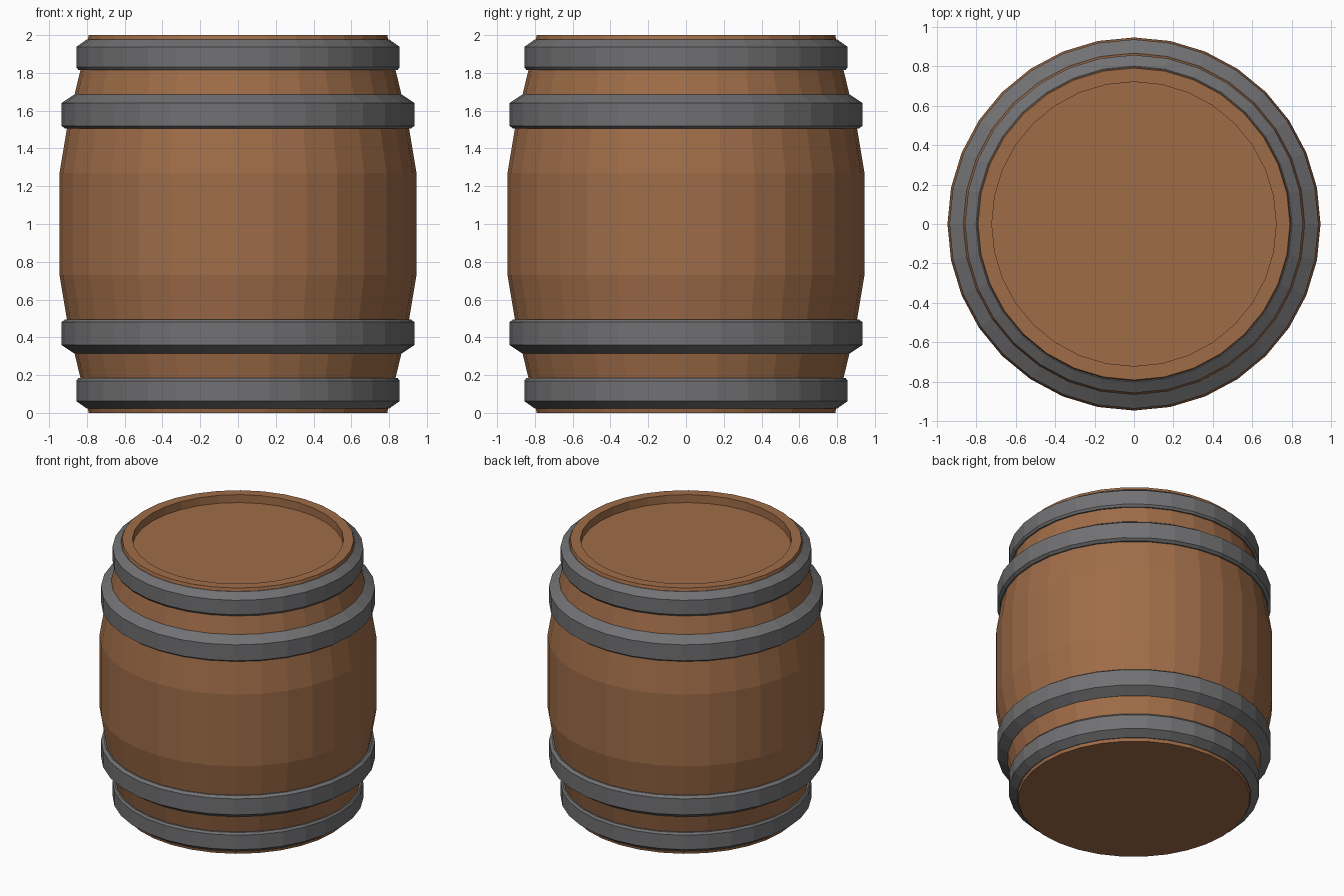
import bpy, bmesh, math

if "Cube" in bpy.data.objects:
    bpy.data.objects.remove(bpy.data.objects["Cube"])

SIDES = 32


def material(name, rgb):
    m = bpy.data.materials.new(name)
    m.diffuse_color = (*rgb, 1)
    m.use_nodes = True
    m.node_tree.nodes["Principled BSDF"].inputs["Base Color"].default_value = m.diffuse_color
    return m


wood = material("brown wood", (0.35, 0.152, 0.065))
iron = material("grey iron", (0.165, 0.165, 0.172))


def lathe(name, profile, mat, ring=False):
    """Revolve (radius, z) points about z; a ring joins last row to first, otherwise ends are capped."""
    bm = bmesh.new()
    rows = [[bm.verts.new((r * math.cos(math.tau * i / SIDES), r * math.sin(math.tau * i / SIDES), z))
             for i in range(SIDES)] for r, z in profile]
    pairs = list(zip(rows, rows[1:]))
    if ring:
        pairs.append((rows[-1], rows[0]))
    for a, b in pairs:
        for i in range(SIDES):
            j = (i + 1) % SIDES
            bm.faces.new((a[i], a[j], b[j], b[i]))
    if not ring:
        bm.faces.new(rows[0][::-1])
        bm.faces.new(rows[-1])
    bmesh.ops.recalc_face_normals(bm, faces=bm.faces)
    me = bpy.data.meshes.new(name)
    bm.to_mesh(me)
    bm.free()
    me.materials.append(mat)
    ob = bpy.data.objects.new(name, me)
    bpy.context.collection.objects.link(ob)
    return ob


# bulging body with a recessed lid
lathe("barrel_body", [(0.79, 0), (0.90, 0.46), (0.945, 0.73), (0.945, 1.27), (0.90, 1.54),
                      (0.79, 2), (0.72, 2), (0.72, 1.94)], wood)

# bevelled hoops, mirrored about mid height
hoops = {
    "inner_hoop": [(0.89, 1.505), (0.915, 1.505), (0.935, 1.52), (0.935, 1.64), (0.868, 1.685), (0.84, 1.685)],
    "end_hoop": [(0.81, 1.815), (0.845, 1.815), (0.856, 1.83), (0.856, 1.938), (0.80, 1.977), (0.77, 1.977)],
}
for name, prof in hoops.items():
    lathe("upper_" + name, prof, iron, True)
    lathe("lower_" + name, [(r, 2 - z) for r, z in prof], iron, True)
